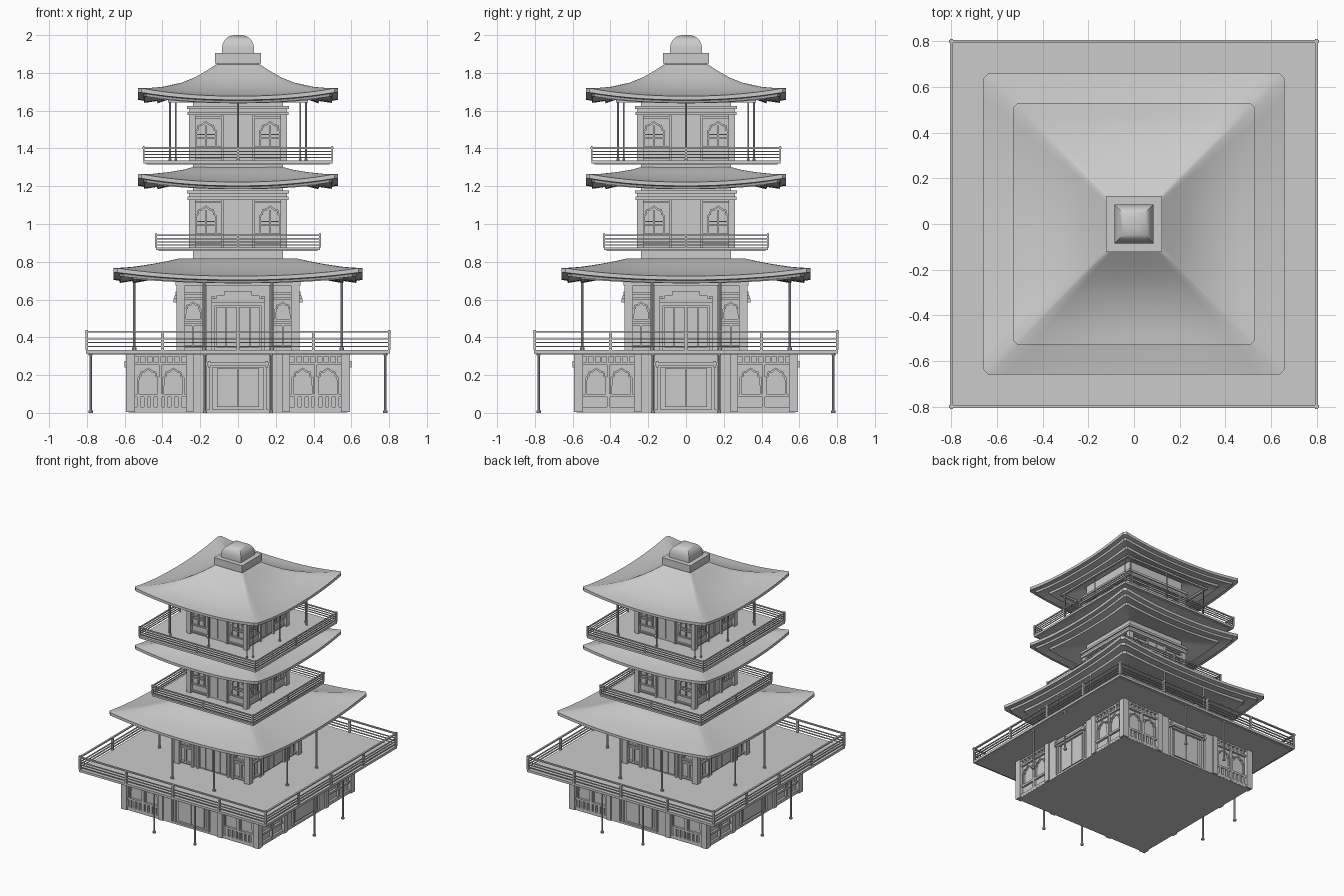
import bpy, bmesh, math
from mathutils import Matrix, Vector

if "Cube" in bpy.data.objects:
    bpy.data.objects.remove(bpy.data.objects["Cube"])


def finish(bm, name, smooth=False):
    bmesh.ops.recalc_face_normals(bm, faces=bm.faces)
    me = bpy.data.meshes.new(name)
    bm.to_mesh(me)
    bm.free()
    ob = bpy.data.objects.new(name, me)
    bpy.context.collection.objects.link(ob)
    if smooth:
        bpy.ops.object.select_all(action='DESELECT')
        ob.select_set(True)
        bpy.context.view_layer.objects.active = ob
        bpy.ops.object.shade_smooth_by_angle(angle=math.radians(30))
    return ob


def box(bm, x0, x1, y0, y1, z0, z1):
    m = Matrix.Translation(((x0 + x1) / 2, (y0 + y1) / 2, (z0 + z1) / 2)) @ \
        Matrix.Diagonal((abs(x1 - x0), abs(y1 - y0), abs(z1 - z0), 1))
    bmesh.ops.create_cube(bm, size=1, matrix=m)


def block(bm, r, z0, z1):
    box(bm, -r, r, -r, r, z0, z1)


def rod(bm, x, y, z0, z1, r, segs=10):
    bmesh.ops.create_cone(bm, cap_ends=True, segments=segs, radius1=r, radius2=r, depth=z1 - z0,
                          matrix=Matrix.Translation((x, y, (z0 + z1) / 2)))


def arch(bm, cx, y, z0, z1, w, t=0.008, d=0.012):
    """Lobed arch frame standing proud of the wall plane y."""
    h = w / 2
    zs = z1 - h * 0.9
    pts = [(-h, z0), (-h, zs), (-h * .8, zs + h * .15), (-h * .75, zs + h * .5), (-h * .4, zs + h * .62),
           (0, z1), (h * .4, zs + h * .62), (h * .75, zs + h * .5), (h * .8, zs + h * .15), (h, zs), (h, z0)]
    mid = Vector((0, zs - h * .3))
    prev = None
    for i, p in enumerate(pts):
        v = Vector(p)
        q = v + (mid - v).normalized() * t * 1.3 if 0 < i < 10 else v + Vector((t if i == 0 else -t, 0))
        cur = [bm.verts.new((cx + a.x, yy, a.y)) for a, yy in ((v, y + .002), (v, y - d), (q, y - d), (q, y + .002))]
        if prev:
            for k in range(4):
                bm.faces.new((prev[k], prev[(k + 1) % 4], cur[(k + 1) % 4], cur[k]))
        else:
            bm.faces.new(cur)
        prev = cur
    bm.faces.new(prev)


def four_sides(name, build):
    """Run build(bm, side) for the front wall and turn the result to each side."""
    out = bmesh.new()
    for k in range(4):
        bm = bmesh.new()
        build(bm, k)
        bm.transform(Matrix.Rotation(k * math.pi / 2, 4, 'Z'))
        me = bpy.data.meshes.new("tmp")
        bm.to_mesh(me)
        bm.free()
        out.from_mesh(me)
        bpy.data.meshes.remove(me)
    return finish(out, name)


# ---- curved roofs: square rings with lifted corners
def roof(name, rings, n=16):
    bm = bmesh.new()
    loops = []
    for r, z, lift in rings:
        c = 0.02 if r > 0.5 else 0.0
        loop = []
        for k in range(4):
            rot = Matrix.Rotation(k * math.pi / 2, 3, 'Z')
            for i in range(n):
                s = -1 + 2 * (i + 0.5) / n
                x = s * (r - c * .3) * n / (n - .6)
                x = max(-r, min(r, x))
                loop.append(bm.verts.new(rot @ Vector((x, -r, z + lift * abs(s) ** 2.2))))
        loops.append(loop)
    for a, b in zip(loops, loops[1:]):
        m = len(a)
        for i in range(m):
            bm.faces.new((a[i], a[(i + 1) % m], b[(i + 1) % m], b[i]))
    bm.faces.new(loops[0])
    finish(bm, name, True)


def eaves(R, z, wall, soffit):
    """Stepped eave edge and soffit, z = top of eave at mid-side."""
    return [(R, z, .048), (R, z - .02, .045), (R - .03, z - .024, .042), (R - .035, z - .036, .038),
            (R - .10, z - .026, .03), (R - .105, z - .038, .024), (wall, soffit, 0), (wall, soffit + .02, 0)]


roof("lower_roof", [(.31, .818, 0), (.38, .79, .014), (.46, .763, .028), (.56, .738, .04)] + eaves(.66, .724, .30, .735))
roof("middle_roof", [(.225, 1.305, 0), (.29, 1.277, .012), (.37, 1.25, .028), (.46, 1.23, .04)] + eaves(.53, 1.222, .22, 1.235))
roof("top_roof", [(.115, 1.845, 0), (.17, 1.806, .004), (.23, 1.765, .012), (.30, 1.727, .024),
                  (.40, 1.693, .038), (.47, 1.682, .044)] + eaves(.53, 1.677, .25, 1.70))

# ---- finial: square plinth and square dome
bm = bmesh.new()
block(bm, .122, 1.85, 1.905)
block(bm, .112, 1.835, 1.85)
finish(bm, "finial_base")
bm = bmesh.new()
prof = [(.085, 1.90), (.085, 1.935), (.080, 1.957), (.068, 1.977), (.05, 1.992), (.025, 1.999), (.008, 2.0)]
rows = [[bm.verts.new((sx * r, sy * r, z)) for sx, sy in ((-1, -1), (1, -1), (1, 1), (-1, 1))] for r, z in prof]
for a, b in zip(rows, rows[1:]):
    for i in range(4):
        bm.faces.new((a[i], a[(i + 1) % 4], b[(i + 1) % 4], b[i]))
bm.faces.new(rows[-1])
bm.faces.new(rows[0])
finish(bm, "finial_dome", True)


# ---- decks with railings
def deck(name, R, z0, z1, rails, top, splits, t):
    bm = bmesh.new()
    block(bm, R - .005, z0, z1)
    block(bm, R - .02, z0 - .006, z0)
    finish(bm, name)

    def rail(bm, k):
        y = -R + t
        for z in rails:
            box(bm, -y, y, y - t * .4, y + t * .4, z - .003, z + .003)
        box(bm, -R, R, y - t * .7, y + t * .7, top - .009, top)
        for i in range(splits):
            x = y - 2 * y * i / splits
            box(bm, x - t * .7, x + t * .7, y - t * .7, y + t * .7, z1, top + (.006 if i == 0 else -.004))
    four_sides(name + "_railing", rail)


deck("lower_deck", .81, .315, .333, (.352, .372, .392), .434, 4, .01)
deck("middle_deck", .44, .862, .876, (.888, .905, .922), .945, 2, .006)
deck("upper_deck", .505, 1.32, 1.336, (1.352, 1.368, 1.384), 1.407, 2, .006)


# ---- slender posts on every side
def posts(name, off, xs, z0, z1, r):
    def build(bm, k):
        for x in xs:
            rod(bm, x, -off, z0, z1, r)
            rod(bm, x, -off, z0, z0 + .012, r * 1.7)
            rod(bm, x, -off, z1 - .01, z1, r * 1.5)
    four_sides(name, build)


posts("deck_posts", .78, (-.175, .175), 0, .315, .007)
posts("lower_roof_posts", .55, (-.18, .18), .333, .715, .007)
posts("top_roof_posts", .36, (-.33, 0, .33), 1.336, 1.655, .0045)
four_sides("top_post_beam", lambda bm, k: box(bm, -.37, .37, -.368, -.352, 1.643, 1.656))

# ---- wall cores
for name, parts in (("ground_core", ((.565, .01, .312), (.58, .003, .018))),
                    ("first_core", ((.295, .33, .75),)),
                    ("second_core", ((.238, .81, 1.25),)),
                    ("third_core", ((.238, 1.29, 1.72),))):
    bm = bmesh.new()
    for p in parts:
        block(bm, *p)
    finish(bm, name)


# ---- ground floor wall: corner bays with arched windows, piers, double door
def ground(bm, k):
    y = -.575
    for s in (-1, 1):
        def b(x0, x1, d, z0, z1):
            box(bm, s * x0, s * x1, y - d, -.55, z0, z1)
        b(.545, .592, .017, .005, .312)
        b(.235, .275, .017, .005, .312)
        b(.165, .235, .005, .005, .312)
        b(.27, .55, .006, .255, .268)
        b(.27, .55, .006, .085, .10)
        b(.27, .55, .006, .01, .03)
        b(.27, .55, .006, .298, .312)
        b(.403, .417, .008, .01, .26)
        for i in range(7):
            x = .30 + i * .036
            b(x, x + .012, .005, .268, .30)
            if k % 2 == 0:
                b(x, x + .018, .005, .025, .09)
        for cx in (.342, .475):
            arch(bm, s * cx, y + .008, .10, .24, .115)
        b(.002, .11, -.002, .03, .235)
        b(.135, .15, .006, .01, .25)
    box(bm, -.165, .165, y - .022, -.55, .252, .266)
    box(bm, -.15, .15, y - .008, -.55, .24, .252)
    for s in (-1, 1):
        box(bm, s * .145, s * .16, y - .025, -.55, .24, .275)


four_sides("ground_floor_walls", ground)


# ---- first floor wall: corner columns, panels, carved door hood
def first(bm, k):
    y = -.302
    for s in (-1, 1):
        def b(x0, x1, d, z0, z1):
            box(bm, s * x0, s * x1, y - d, -.28, z0, z1)
        b(.295, .325, .02, .333, .70)
        b(.165, .18, .016, .333, .70)
        b(.125, .14, .01, .333, .62)
        for z in (.345, .46, .485, .60, .625):
            b(.18, .30, .008, z, z + .012)
        b(.232, .244, .008, .35, .46)
        arch(bm, s * .238, y + .006, .497, .59, .09)
        b(.004, .06, .006, .345, .56)
        b(.065, .115, .003, .345, .56)
    box(bm, -.33, .33, y - .026, -.28, .675, .70)
    box(bm, -.14, .14, y - .04, -.28, .585, .605)
    box(bm, -.115, .115, y - .034, -.28, .605, .622)
    box(bm, -.075, .075, y - .028, -.28, .622, .642)
    box(bm, -.125, .125, y - .012, -.28, .565, .585)


four_sides("first_floor_walls", first)


# ---- upper storey walls: arched windows, centre panel, cornice band
def upper(z0, h):
    def build(bm, k):
        y = -.242
        for s in (-1, 1):
            def b(x0, x1, d, za, zb):
                box(bm, s * x0, s * x1, y - d, -.225, z0 + za, z0 + zb)
            b(.235, .26, .018, 0, h)
            b(.075, .088, .012, 0, h)
            b(.004, .07, .003, .015, h - .01)
            for z in (.01, .065, h - .018):
                b(.088, .24, .007, z, z + .01)
            for z in (.115, .135):
                b(.115, .225, .004, z, z + .006)
            b(.166, .174, .006, .075, h - .055)
            arch(bm, s * .17, y + .004, z0 + .075, z0 + h - .03, .115)
        box(bm, -.268, .268, -.268, -.225, z0 + h, z0 + h + .018)
        box(bm, -.26, .26, -.26, -.225, z0 + h + .018, z0 + h + .034)
        box(bm, -.27, .27, -.27, -.225, z0 + h + .034, z0 + h + .05)
    return build


four_sides("second_floor_walls", upper(.876, .252))
four_sides("third_floor_walls", upper(1.336, .24))
